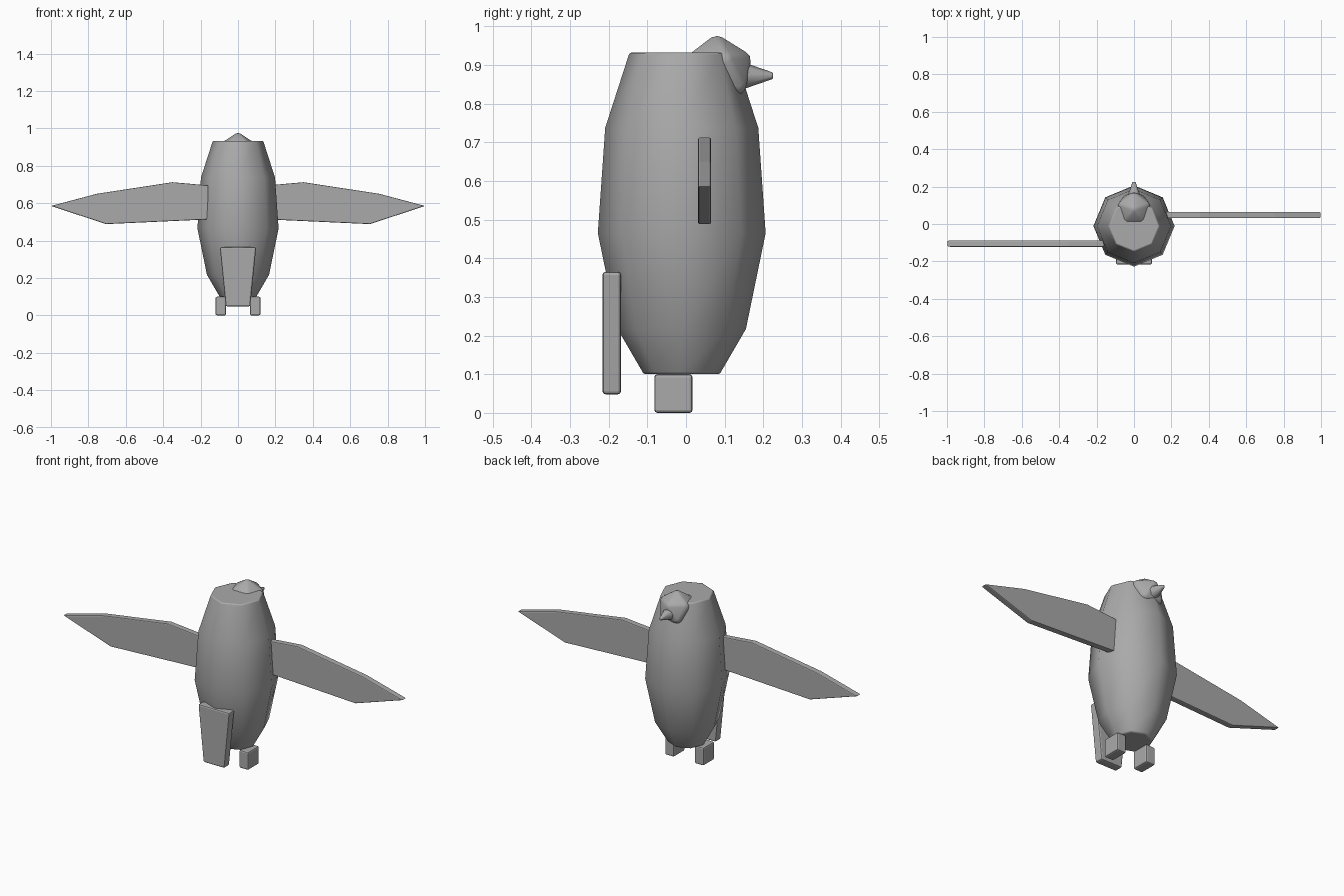
import bpy, bmesh, math
from mathutils import Matrix, Vector

if "Cube" in bpy.data.objects:
    bpy.data.objects.remove(bpy.data.objects["Cube"])

grey = bpy.data.materials.new("feather_grey")
grey.diffuse_color = (0.4, 0.4, 0.4, 1)
grey.use_nodes = True
grey.node_tree.nodes["Principled BSDF"].inputs["Base Color"].default_value = grey.diffuse_color


def finish(name, bm, bevel, smooth=None):
    """Turn a bmesh into a named object with softened edges."""
    bmesh.ops.recalc_face_normals(bm, faces=bm.faces)
    mesh = bpy.data.meshes.new(name)
    bm.to_mesh(mesh)
    bm.free()
    mesh.materials.append(grey)
    ob = bpy.data.objects.new(name, mesh)
    bpy.context.collection.objects.link(ob)
    mod = ob.modifiers.new("soft_edges", 'BEVEL')
    mod.width = bevel
    mod.segments = 2
    mod.limit_method = 'ANGLE'
    mod.angle_limit = math.radians(50 if smooth else 30)
    if smooth:
        bpy.ops.object.select_all(action='DESELECT')
        ob.select_set(True)
        bpy.context.view_layer.objects.active = ob
        bpy.ops.object.shade_smooth_by_angle(angle=math.radians(smooth))
    return ob


def plate(name, outline, y0, y1, bevel):
    """Extrude an (x, z) outline from y0 to y1."""
    bm = bmesh.new()
    face = bm.faces.new([bm.verts.new((x, y0, z)) for x, z in outline])
    new = bmesh.ops.extrude_face_region(bm, geom=[face])["geom"]
    verts = [v for v in new if isinstance(v, bmesh.types.BMVert)]
    bmesh.ops.translate(bm, verts=verts, vec=(0, y1 - y0, 0))
    return finish(name, bm, bevel)


# Body: eight-sided barrel with closed ends
bm = bmesh.new()
rings = []
for z, r in [(0.10, 0.098), (0.217, 0.166), (0.465, 0.217),
             (0.737, 0.198), (0.932, 0.135)]:
    rings.append([bm.verts.new((r * math.cos(k * math.pi / 4),
                                -0.011 + r * math.sin(k * math.pi / 4), z))
                  for k in range(8)])
for lo, hi in zip(rings, rings[1:]):
    for k in range(8):
        n = (k + 1) % 8
        bm.faces.new((lo[k], lo[n], hi[n], hi[k]))
bm.faces.new(rings[0])
bm.faces.new(rings[-1])
finish("body", bm, 0.005, 50)

# Head: twenty-sided ball with softened edges
bm = bmesh.new()
bmesh.ops.create_icosphere(
    bm, subdivisions=1, radius=0.102,
    matrix=Matrix.Translation((0, 0.08, 0.88)) @ Matrix.Rotation(math.pi / 2, 4, 'Z'))
head = finish("head", bm, 0.01, 50)
head.modifiers["soft_edges"].angle_limit = math.radians(30)

# Beak: small blunt cone pointing along +y
bm = bmesh.new()
bmesh.ops.create_cone(
    bm, cap_ends=True, segments=8, radius1=0.034, radius2=0.008, depth=0.075,
    matrix=Matrix.Translation((0, 0.188, 0.872)) @ Matrix.Rotation(-math.pi / 2, 4, 'X'))
finish("beak", bm, 0.003, 50)

# Wings: pointed plates, staggered in depth
wing = [(0.16, 0.695), (0.35, 0.712), (0.755, 0.65), (1.0, 0.585),
        (0.705, 0.488), (0.16, 0.513)]
plate("right_wing", wing, 0.031, 0.065, 0.005)
plate("left_wing", [(-x, z) for x, z in wing], -0.122, -0.088, 0.005)

# Tail: tapered slab
plate("tail", [(-0.097, 0.365), (0.097, 0.365), (0.065, 0.048), (-0.065, 0.048)],
      -0.216, -0.168, 0.008)

# Feet: two blocks
for name, side in (("left_foot", -1), ("right_foot", 1)):
    a, b = side * 0.064, side * 0.12
    plate(name, [(a, 0), (b, 0), (b, 0.1), (a, 0.1)], -0.082, 0.017, 0.008)
